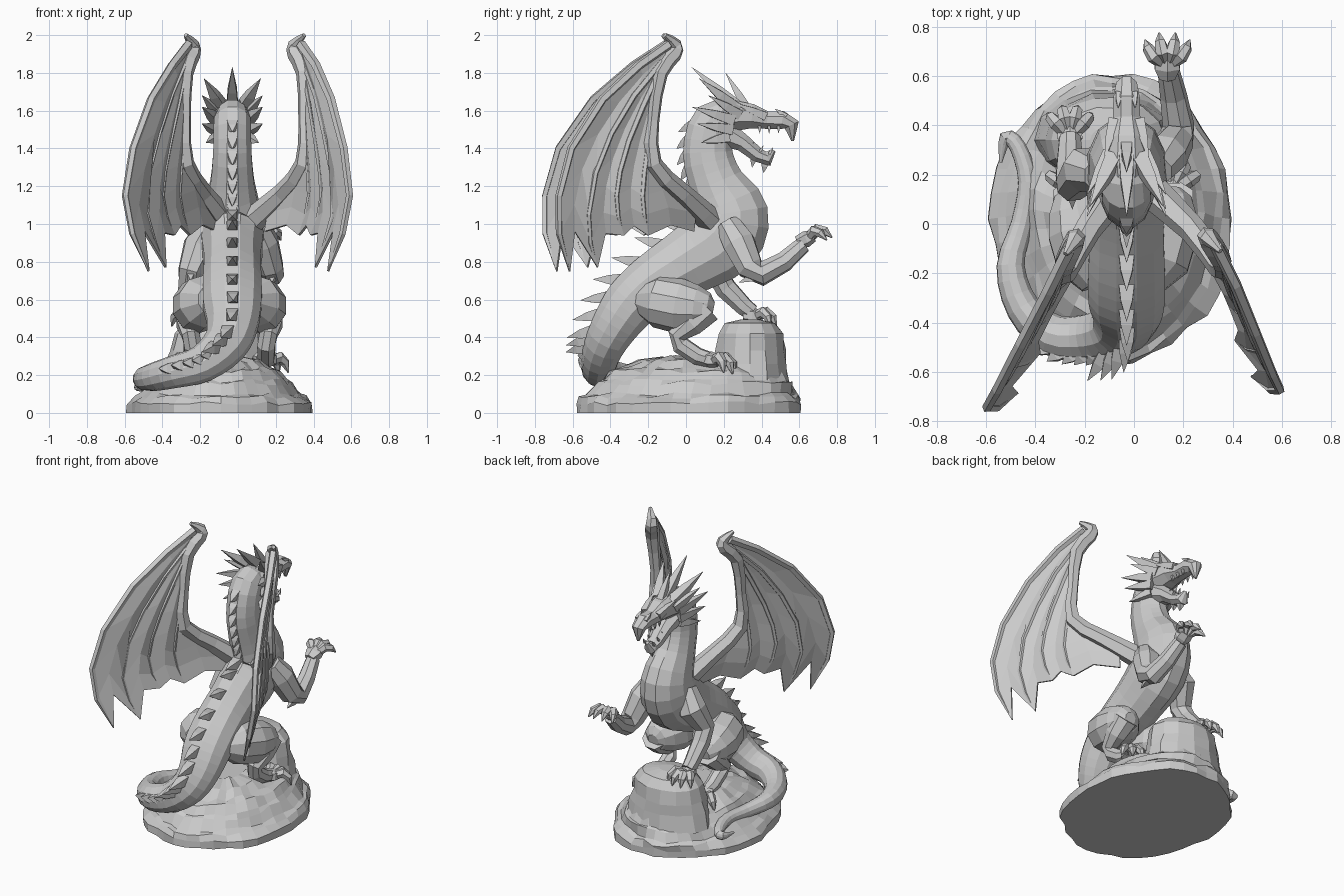
import bpy, bmesh, math, random
from mathutils import Vector

if "Cube" in bpy.data.objects:
    bpy.data.objects.remove(bpy.data.objects["Cube"])

random.seed(4)
CX = -0.03  # dragon's centre plane


def make(name, bm, solid=0):
    bmesh.ops.recalc_face_normals(bm, faces=bm.faces)
    me = bpy.data.meshes.new(name)
    bm.to_mesh(me)
    bm.free()
    ob = bpy.data.objects.new(name, me)
    bpy.context.collection.objects.link(ob)
    if solid:
        m = ob.modifiers.new("thickness", 'SOLIDIFY')
        m.thickness, m.offset = solid, 0
    return ob


def smooth(pts, k):
    """Catmull-Rom resampling of equal-length tuples."""
    out = []
    for i in range(len(pts) - 1):
        p = [pts[max(i - 1, 0)], pts[i], pts[i + 1], pts[min(i + 2, len(pts) - 1)]]
        for j in range(k):
            t = j / k
            out.append(tuple(0.5 * (2 * b + (c - a) * t + (2 * a - 5 * b + 4 * c - d) * t * t
                                    + (3 * b - a - 3 * c + d) * t ** 3) for a, b, c, d in zip(*p)))
    return out + [tuple(pts[-1])]


def loft(bm, pts, n=8, k=1):
    """Elliptical tube through (x,y,z,r) or (x,y,z,ra,rb); returns frames."""
    pts = smooth([p if len(p) == 5 else (*p, p[3]) for p in pts], k)
    P = [Vector(p[:3]) for p in pts]
    side, rings, frames = Vector((1, 0, 0)), [], []
    for i, p in enumerate(pts):
        t = (P[min(i + 1, len(P) - 1)] - P[max(i - 1, 0)]).normalized()
        s = side - t * side.dot(t)
        if s.length < 0.1:
            s = t.orthogonal()
        side = s.normalized()
        up = t.cross(side)
        ra, rb = max(p[3], .001), max(p[4], .001)
        rings.append([bm.verts.new(P[i] + side * ra * math.cos(a) + up * rb * math.sin(a))
                      for a in [2 * math.pi * (j + .5) / n for j in range(n)]])
        frames.append((P[i], t, up, ra, rb))
    for a, b in zip(rings, rings[1:]):
        for j in range(n):
            bm.faces.new((a[j], a[(j + 1) % n], b[(j + 1) % n], b[j]))
    bm.faces.new(rings[0])
    bm.faces.new(rings[-1])
    return frames


def tube(name, pts, n=8, k=1):
    bm = bmesh.new()
    fr = loft(bm, pts, n, k)
    make(name, bm)
    return fr


def spike(bm, a, b, r, flat=1, n=4):
    a, b = Vector(a), Vector(b)
    m = a.lerp(b, .45)
    loft(bm, [(*a, r, r * flat), (*m, r * .75, r * .75 * flat), (*b, 0, 0)], n)


# rock base: stepped rings with uneven edges
bm = bmesh.new()
N, prev = 36, None
wob = [random.uniform(-.03, .03) for _ in range(N)]
layers = [(0, .49, .59, .02), (.05, .49, .59, .02), (.085, .45, .575, .025), (.10, .42, .55, .03),
          (.155, .375, .52, .045), (.17, .35, .5, .05), (.22, .31, .46, .06), (.235, .27, .4, .05),
          (.275, .21, .3, .04), (.295, .1, .15, .02)]
for i, (z, rx, ry, cy) in enumerate(layers):
    ring = []
    for j in range(N):
        a = 2 * math.pi * j / N
        f = 1 + wob[(j + 5 * (i // 2)) % N] + random.uniform(-.008, .008)
        ring.append(bm.verts.new((-.09 + rx * f * math.cos(a), cy + ry * f * math.sin(a),
                                  z + (random.uniform(-.012, .012) if i else 0))))
    if prev:
        for j in range(N):
            bm.faces.new((prev[j], prev[(j + 1) % N], ring[(j + 1) % N], ring[j]))
    else:
        bm.faces.new(ring)
    prev = ring
bm.faces.new(prev)
make("rock_base", bm)

# flat-topped boulder under the planted forefoot
bm = bmesh.new()
b = (-.11, .34)
prof = [(.15, .29, .21), (.26, .27, .195), (.33, .25, .19), (.42, .235, .175), (.475, .18, .135), (.495, .07, .05)]
prev = None
for z, rx, ry in prof:
    ring = []
    for j in range(14):
        a, f = 2 * math.pi * j / 14, random.uniform(.95, 1.03)
        ring.append(bm.verts.new((b[0] + rx * f * math.cos(a), b[1] + ry * f * math.sin(a), z)))
    if prev:
        for j in range(14):
            bm.faces.new((prev[j], prev[(j + 1) % 14], ring[(j + 1) % 14], ring[j]))
    else:
        bm.faces.new(ring)
    prev = ring
bm.faces.new(prev)
make("boulder", bm)

# neck, torso and tail as one loft
spine = tube("body_and_tail", [
    (CX, .27, 1.57, .07, .07), (CX, .15, 1.54, .1, .12), (CX, .115, 1.38, .105, .135), (CX, .16, 1.22, .12, .15),
    (CX, .235, 1.06, .155, .205), (CX, .19, .92, .17, .215), (CX, .01, .8, .155, .185), (CX, -.17, .69, .16, .16),
    (CX, -.29, .58, .16, .15), (CX, -.37, .47, .14, .13), (-.07, -.43, .36, .12, .11),
    (-.19, -.46, .26, .1, .095), (-.33, -.45, .22, .088, .085), (-.45, -.34, .19, .075, .07),
    (-.5, -.17, .18, .058), (-.455, .0, .16, .045), (-.43, .17, .16, .04), (-.47, .31, .15, .034),
    (-.52, .35, .14, .028), (-.54, .25, .13, .006)], 12, 3)

# dorsal spikes along the spine
bm = bmesh.new()
for i, (p, t, up, ra, rb) in enumerate(spine[4:37]):
    if 8 < i < 11 or i in (12, 14, 16, 18, 20, 22, 24):
        continue
    h = .085 if i < 9 else .15 if i < 28 else .07
    b = p + up * (rb - .03)
    spike(bm, b, b + (up * .72 + t * .7) * h, .045 if i > 9 else .04)
make("back_spikes", bm)

# head: skull with upper jaw, lower jaw, horns, teeth
tube("head", [(CX, .14, 1.55, .08, .09), (CX, .25, 1.575, .1, .09), (CX, .35, 1.57, .085, .07),
              (CX, .43, 1.55, .06, .05), (CX, .51, 1.55, .058, .052), (CX, .56, 1.525, .045, .045),
              (CX, .565, 1.44, .008, .008)], 8)
tube("lower_jaw", [(CX, .2, 1.48, .09, .08), (CX, .3, 1.43, .07, .05), (CX, .38, 1.365, .055, .042),
                   (CX, .435, 1.345, .045, .042), (CX, .465, 1.39, .012, .012)], 8)
bm = bmesh.new()
spike(bm, (CX, .29, 1.61), (CX, .03, 1.83), .045)
spike(bm, (CX, .33, 1.6), (CX, .21, 1.8), .035)
for sx in (-1, 1):
    for a, b, r in [((.05, .27, 1.61), (.15, .07, 1.77), .045), ((.07, .28, 1.58), (.16, .12, 1.68), .038),
                    ((.08, .25, 1.55), (.16, .03, 1.62), .04), ((.08, .24, 1.5), (.16, .06, 1.53), .04),
                    ((.07, .22, 1.46), (.14, .08, 1.43), .038), ((.05, .42, 1.57), (.09, .26, 1.64), .032),
                    ((.03, .53, 1.57), (.035, .47, 1.61), .02)]:
        spike(bm, (CX + sx * a[0], *a[1:]), (CX + sx * b[0], *b[1:]), r)
make("horns_and_frill", bm)
bm = bmesh.new()
for sx in (-1, 1):
    for y, zu, zl in [(.36, 1.51, 1.4), (.41, 1.51, 1.38), (.46, 1.51, 1.37)]:
        spike(bm, (CX + sx * .04, y + .03, zu + .01), (CX + sx * .04, y + .03, zu - .03), .012)
        spike(bm, (CX + sx * .035, y - .02, zl), (CX + sx * .035, y, zl + .035), .011)
for y, z in [(.36, 1.36), (.42, 1.33)]:
    spike(bm, (CX, y, z), (CX, y - .01, z - .06), .028)
make("teeth_and_chin_spikes", bm)


def foot(name, c, fwd, up, s=1.0):
    """Palm with four curled, clawed toes."""
    bm = bmesh.new()
    c, f, u = Vector(c), Vector(fwd).normalized(), Vector(up).normalized()
    r = f.cross(u)
    loft(bm, [(*(c - f * .05 * s), .038 * s), (*c, .062 * s, .046 * s), (*(c + f * .045 * s), .055 * s, .034 * s)], 6)
    for a in (-.75, -.25, .25, .75):
        d = f * math.cos(a) + r * math.sin(a)
        q = [c + d * (x * s) + u * (h * s) for x, h in [(.03, .0), (.085, .022), (.12, -.005), (.14, -.055)]]
        loft(bm, [(*v, w * s) for v, w in zip(q, (.028, .032, .025, .004))], 6)
    make(name, bm)


# hind legs
for side, sx, dx, dy in [("right", 1, 0, 0), ("left", -1, -.03, -.14)]:
    X = lambda x: CX + dx + sx * (x - CX)
    tube(side + "_thigh", [(X(.05), -.24, .6, .08), (X(.09), -.15, .59, .14), (X(.12), -.03, .565, .145),
                           (X(.14), .06, .555, .12), (X(.15), .12, .55, .085), (X(.15), .145, .545, .04)], 10)
    tube(side + "_shin", [(X(.16), .11, .55, .085), (X(.17), .03, .47, .07), (X(.16), -.05, .41, .05),
                          (X(.15), -.03, .36, .05), (X(.15), .06, .3, .048), (X(.15), .13, .28, .042)], 8)
    foot(side + "_hind_foot", (X(.15), .13, .28), (sx * .25, 1, -.15), (0, .1, 1), 1)

# planted foreleg (left) and raised foreleg (right)
tube("left_foreleg", [(-.14, .2, 1.0, .07), (-.2, .22, .88, .095), (-.25, .16, .75, .07), (-.26, .21, .66, .06),
                      (-.26, .31, .56, .05), (-.26, .35, .53, .045)], 8)
foot("left_forefoot", (-.26, .35, .515), (0, 1, -.05), (0, 0, 1), .95)
tube("right_foreleg", [(.09, .22, 1.0, .07), (.13, .28, .9, .09), (.17, .34, .77, .075), (.18, .4, .735, .065),
                       (.16, .52, .8, .055), (.14, .62, .89, .045)], 8)
foot("right_forefoot", (.135, .635, .92), (0, .85, .4), (0, -.4, .85), .95)
bm = bmesh.new()
for x, y, z in [(-.25, .16, .74), (.18, .38, .73)]:
    spike(bm, (x, y, z), (x, y - .1, z - .04), .035)
make("elbow_spikes", bm)


def lerp_table(tab, v):
    for (a, p), (b, q) in zip(tab, tab[1:]):
        if v >= b or (b, q) == tab[-1]:
            return p + (q - p) * (v - a) / (b - a)


# wings: profile read in y/z, bent outward in x by a table
arm = [(.17, .98), (-.02, 1.16), (-.19, 1.32), (-.19, 1.55), (-.15, 1.8), (-.07, 1.9), (-.06, 1.95), (-.12, 2.0)]
arm_r = (.075, .055, .05, .035, .045, .045, .035, .012)
fingers = [
    [(-.1, 1.95), (-.27, 1.84), (-.48, 1.66), (-.66, 1.4), (-.73, 1.15), (-.73, .95), (-.67, .75)],
    [(-.14, 1.86), (-.3, 1.68), (-.43, 1.48), (-.52, 1.27), (-.56, 1.05), (-.55, .9), (-.51, .77)],
    [(-.16, 1.8), (-.25, 1.62), (-.33, 1.44), (-.38, 1.28), (-.4, 1.15), (-.39, 1.04), (-.36, .94)],
    [(-.18, 1.7), (-.2, 1.55), (-.22, 1.4), (-.24, 1.27), (-.25, 1.15), (-.24, 1.05), (-.22, .94)],
    [(-.18, 1.6), (-.19, 1.45), (-.17, 1.33), (-.1, 1.24), (0, 1.15), (.05, 1.06), (.04, .96)]]
tables = {"right": (1, .92, [(.2, .03), (-.1, .31), (-.25, .39), (-.7, .605)]),
          "left": (-1, 1.02, [(.2, .06), (-.1, .23), (-.25, .31), (-.76, .605)])}
for side, (sx, ky, tab) in tables.items():
    def W(p, off=0):
        y, z = p[0] * (ky if p[0] < 0 else 1), p[1]
        x = lerp_table(tab, y) + .07 * max(0, z - 1.5) - .25 * max(0, 1.1 - z) - off
        return (sx * x, y, z)
    tube(side + "_wing_arm", [(*W(p), r) for p, r in zip(arm, arm_r)], 6, 2)
    bm = bmesh.new()
    for k, f in enumerate(fingers[:4]):
        s = .9 if k == 0 else .65
        loft(bm, [(*W(p), r * s) for p, r in zip(f, (.03, .028, .026, .024, .022, .02, .005))], 5)
    make(side + "_wing_fingers", bm)
    # membrane columns: fingers with shorter, sunken columns between them
    cols = []
    for i, f in enumerate(fingers):
        cols.append([W(p) for p in f])
        if i < 4:
            mid = [((a[0] + b[0]) / 2, (a[1] + b[1]) / 2) for a, b in zip(f, fingers[i + 1])]
            keep = (.8, .86, .92, .93)[i]
            col = []
            for j in range(7):
                u = j * keep
                q = min(int(u), 5)
                a, b = mid[q], mid[q + 1]
                col.append(W([a[n] + (b[n] - a[n]) * (u - q) for n in (0, 1)], .02 * math.sin(j / 6 * 2.6)))
            cols.append(col)
    bm = bmesh.new()
    V = [[bm.verts.new(p) for p in c] for c in cols]
    for a, b in zip(V, V[1:]):
        for j in range(6):
            bm.faces.new((a[j], a[j + 1], b[j + 1], b[j]))
    make(side + "_wing_membrane", bm, .014)
